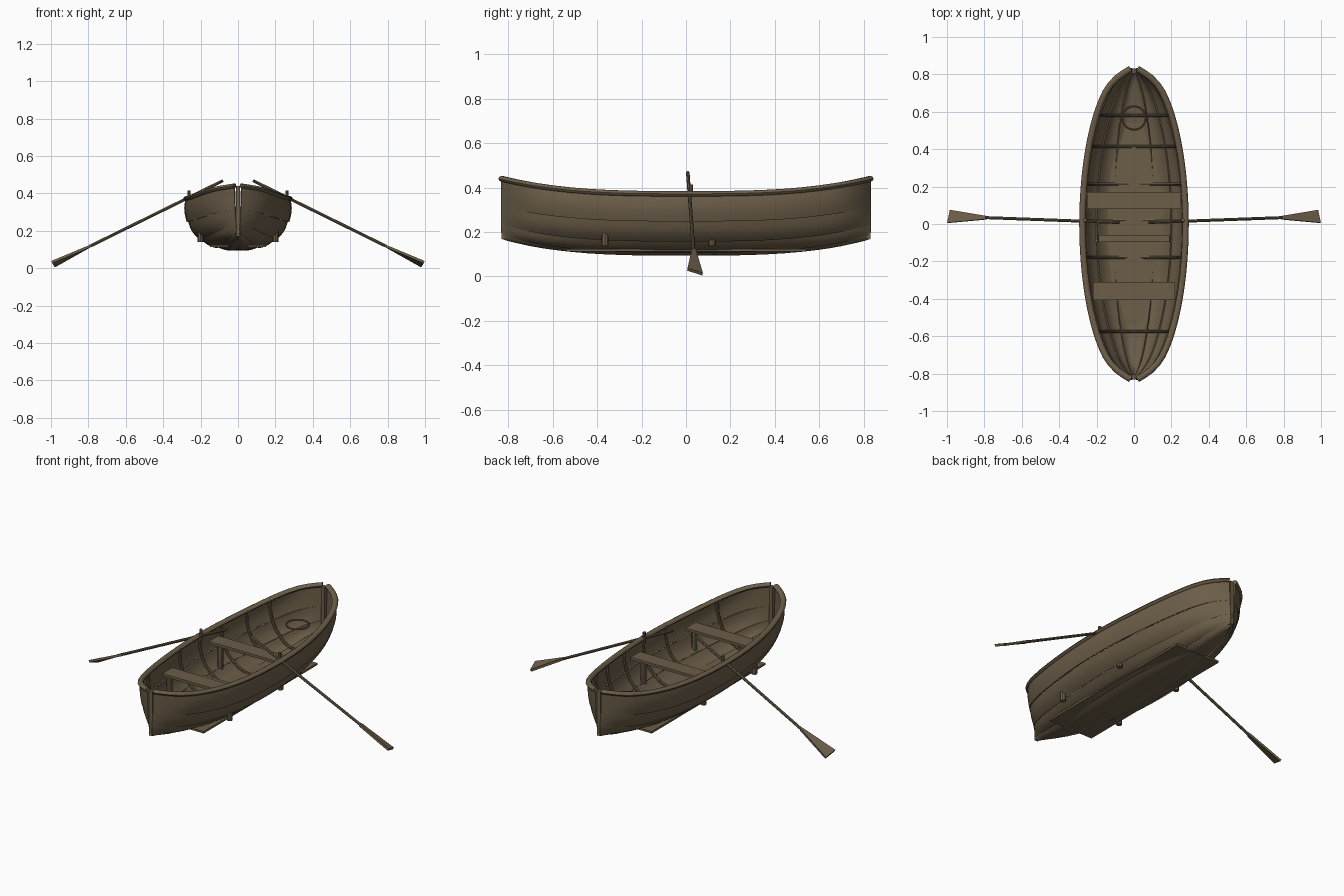
import bpy, bmesh, math
from mathutils import Vector

cube = bpy.data.objects.get("Cube")
if cube:
    bpy.data.objects.remove(cube, do_unlink=True)

wood = bpy.data.materials.new("weathered_wood")
wood.use_nodes = True
COLOR = (0.150, 0.112, 0.066, 1)
wood.diffuse_color = COLOR
bsdf = wood.node_tree.nodes["Principled BSDF"]
bsdf.inputs["Base Color"].default_value = COLOR
bsdf.inputs["Roughness"].default_value = 0.8

END = 0.83
# strake edges: mid x, mid z, end z, plan fullness
EDGES = [(0.0, 0.10, 0.17, 0.8), (0.11, 0.118, 0.19, 0.75), (0.20, 0.165, 0.235, 0.66),
         (0.262, 0.25, 0.315, 0.56), (0.276, 0.372, 0.44, 0.5)]
STATIONS = [END * math.sin(math.pi / 2 * i / 14) for i in range(-14, 15)]


def edge_point(k, y):
    x, z0, z1, p = EDGES[k]
    t = abs(y) / END
    return Vector((x * max(0.0, 1 - (y / 0.85) ** 2) ** p * (1 - 0.7 * t ** 24),
                   y, z0 + (z1 - z0) * t ** 3))


def finish(obj, mirror=False, thick=0.0, smooth=True):
    if not obj.data.materials:
        obj.data.materials.append(wood)
    if thick:
        mod = obj.modifiers.new("thickness", 'SOLIDIFY')
        mod.thickness, mod.offset = thick, 0
    if mirror:
        obj.modifiers.new("mirror", 'MIRROR')
    bpy.ops.object.select_all(action='DESELECT')
    obj.select_set(True)
    bpy.context.view_layer.objects.active = obj
    bpy.ops.object.convert(target='MESH')
    if smooth:
        bpy.ops.object.shade_smooth_by_angle(angle=math.radians(40))
    return obj


def loft(name, rows, closed=False, **kw):
    """Skin a list of point rows; closed rows become a capped tube."""
    bm = bmesh.new()
    grid = [[bm.verts.new(p) for p in row] for row in rows]
    n = len(rows[0])
    for a, b in zip(grid, grid[1:]):
        for j in range(n if closed else n - 1):
            k = (j + 1) % n
            bm.faces.new((a[j], a[k], b[k], b[j]))
    if closed:
        bm.faces.new(grid[0])
        bm.faces.new(grid[-1])
    bmesh.ops.recalc_face_normals(bm, faces=bm.faces)
    mesh = bpy.data.meshes.new(name)
    bm.to_mesh(mesh)
    bm.free()
    obj = bpy.data.objects.new(name, mesh)
    bpy.context.collection.objects.link(obj)
    return finish(obj, **kw)


def box(name, center, size, **kw):
    c, s = Vector(center), Vector(size) / 2
    rows = [[c + Vector((sx * s.x, sy * s.y, e * s.z))
             for sx, sy in ((-1, -1), (1, -1), (1, 1), (-1, 1))] for e in (-1, 1)]
    return loft(name, rows, closed=True, smooth=False, **kw)


def rod(name, points, radius, mirror=False, cyclic=False):
    curve = bpy.data.curves.new(name, 'CURVE')
    curve.dimensions = '3D'
    curve.bevel_depth, curve.bevel_resolution = radius, 2
    curve.use_fill_caps = True
    spline = curve.splines.new('POLY')
    spline.points.add(len(points) - 1)
    for sp, p in zip(spline.points, points):
        sp.co = (*p, 1)
    spline.use_cyclic_u = cyclic
    obj = bpy.data.objects.new(name, curve)
    bpy.context.collection.objects.link(obj)
    return finish(obj, mirror=mirror)


# overlapping hull planks, each bulging outward
for k in range(len(EDGES) - 1):
    rows = []
    for y in STATIONS:
        a, b = edge_point(k, y), edge_point(k + 1, y)
        out = Vector((b.z - a.z, 0, a.x - b.x)).normalized()
        fade = min(1, (1 - abs(y) / END) * 6)
        row = []
        for i in range(6):
            s = i / 5
            bulge = 0.010 * math.sin(math.pi * s) + (0.008 * (1 - s) if k else 0)
            p = a.lerp(b, s) + out * bulge * fade
            p.x = max(p.x, 0)
            row.append(p)
        rows.append(row)
    loft(f"hull_plank_{k + 1}", rows, mirror=True, thick=0.009)

# rounded rail around the top edge
rows = []
for y in STATIONS:
    c = edge_point(4, y)
    lo = edge_point(4, max(y - 0.004, -END))
    hi = edge_point(4, min(y + 0.004, END))
    d = hi - lo
    side = Vector((d.y, -d.x, 0)).normalized()
    c.x = max(c.x, 0.016)
    rows.append([c + side * 0.017 * math.cos(t) + Vector((0, 0, 0.013 * math.sin(t)))
                 for t in (math.tau * i / 10 for i in range(10))])
loft("top_rail", rows, closed=True, mirror=True)

# stem posts at both ends
for s, name in ((-1, "front"), (1, "back")):
    box(name + "_stem_post", (0, s * 0.818, 0.305), (0.022, 0.026, 0.27))

# ribs following the inside of the hull
for i, y in enumerate((-0.575, -0.18, 0.02, 0.215, 0.415, 0.58)):
    half = []
    for k in range(1, len(EDGES)):
        p = edge_point(k, y)
        half.append(Vector((p.x - 0.008, y, p.z + 0.006)))
        if k < len(EDGES) - 1:
            q = p.lerp(edge_point(k + 1, y), 0.5)
            half.append(Vector((q.x - 0.002, y, q.z)))
    left = [Vector((-p.x, p.y, p.z)) for p in reversed(half)]
    keel = edge_point(0, y) + Vector((0, 0, 0.012))
    rod(f"rib_{i + 1}", left + [keel] + half, 0.008)

# bottom board, seats, foot rest and seat supports
box("bottom_board", (0, 0, 0.118), (0.30, 1.08, 0.012))
box("front_seat", (0, -0.358, 0.315), (0.44, 0.095, 0.016))
box("middle_seat", (0, 0.125, 0.315), (0.50, 0.09, 0.016))
box("foot_rest", (0, -0.077, 0.185), (0.38, 0.036, 0.014))
for name, y in (("front", -0.365), ("middle", 0.118)):
    rod(name + "_seat_supports", [(0.2, y, 0.14), (0.2, y, 0.31)], 0.016, mirror=True)

# rope ring
rod("rope_ring", [(0.063 * math.cos(t), 0.567 + 0.063 * math.sin(t), 0.305)
                  for t in (math.tau * i / 24 for i in range(24))], 0.005, cyclic=True)

# oars with flared, twisted blades, and their pins
neck = Vector((0.79, 0.034, 0.118))
rod("oar_shafts", [(0.08, 0.008, 0.468), neck], 0.008, mirror=True)
up = Vector((0.003, 0.001, 0.006))
rows = []
for a, b in ((neck + Vector((0, 0.009, 0)), neck - Vector((0, 0.009, 0))),
             (Vector((0.982, 0.075, 0.010)), Vector((0.996, 0.006, 0.032)))):
    rows.append([a - up, b - up, b + up, a + up])
loft("oar_blades", rows, closed=True, mirror=True, smooth=False)
rod("oar_pins", [(0.262, 0.022, 0.35), (0.262, 0.022, 0.415)], 0.009, mirror=True)
